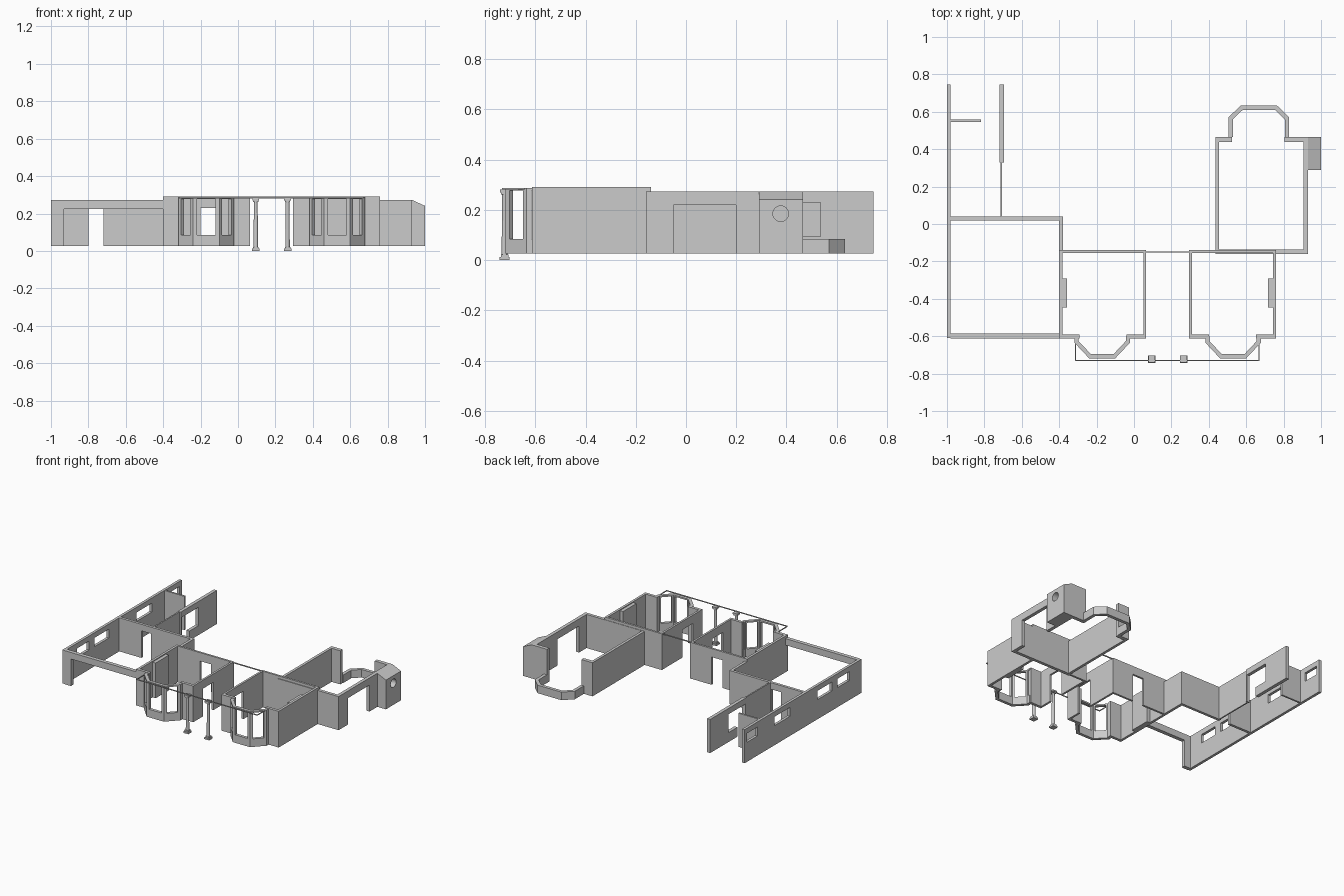
import bpy, bmesh, math
from mathutils import Vector, Matrix

if "Cube" in bpy.data.objects:
    bpy.data.objects.remove(bpy.data.objects["Cube"])

FLOOR, LOW, HIGH, SILL = 0.026, 0.273, 0.292, 0.085


def finish(bm, name):
    bmesh.ops.recalc_face_normals(bm, faces=bm.faces)
    me = bpy.data.meshes.new(name)
    bm.to_mesh(me)
    bm.free()
    ob = bpy.data.objects.new(name, me)
    bpy.context.collection.objects.link(ob)
    return ob


def wall(name, axis, s, e, t0, t1, top, openings=(), bottom=FLOOR):
    """Wall running s..e along an axis, thickness t0..t1, openings (start, end, z0, z1)."""
    us = sorted({s, e, *[v for o in openings for v in o[:2]]})
    zs = sorted({bottom, top, *[v for o in openings for v in o[2:]]})
    put = (lambda u, z: (u, t0, z)) if axis == 'x' else (lambda u, z: (t0, u, z))
    bm = bmesh.new()
    for u0, u1 in zip(us, us[1:]):
        for z0, z1 in zip(zs, zs[1:]):
            u, z = (u0 + u1) / 2, (z0 + z1) / 2
            if any(o[0] < u < o[1] and o[2] < z < o[3] for o in openings):
                continue
            bm.faces.new([bm.verts.new(put(*p)) for p in
                          ((u0, z0), (u1, z0), (u1, z1), (u0, z1))])
    bmesh.ops.remove_doubles(bm, verts=bm.verts, dist=1e-5)
    ext = bmesh.ops.extrude_face_region(bm, geom=bm.faces[:], use_keep_orig=True)
    move = (0, t1 - t0, 0) if axis == 'x' else (t1 - t0, 0, 0)
    bmesh.ops.translate(bm, vec=move,
                        verts=[v for v in ext['geom'] if isinstance(v, bmesh.types.BMVert)])
    return finish(bm, name)


def strip(name, pts, thick, z0, z1):
    """Mitred wall along a path, thickened to the left of its direction."""
    pts = [Vector(p) for p in pts]
    dirs = [(b - a).normalized() for a, b in zip(pts, pts[1:])]
    norms = [Vector((-d.y, d.x)) for d in dirs]
    rows = []
    for i, p in enumerate(pts):
        n0, n1 = norms[max(i - 1, 0)], norms[min(i, len(norms) - 1)]
        m = (n0 + n1).normalized()
        rows.append((p, p + m * thick / m.dot(n0)))
    bm = bmesh.new()
    rings = [[bm.verts.new((q.x, q.y, z)) for q, z in
              ((o, z0), (i, z0), (i, z1), (o, z1))] for o, i in rows]
    for a, b in zip(rings, rings[1:]):
        for k in range(4):
            bm.faces.new((a[k], a[(k + 1) % 4], b[(k + 1) % 4], b[k]))
    bm.faces.new(rings[0])
    bm.faces.new(rings[-1])
    return finish(bm, name)


def corner_post(name, pts, i, arm, thick, z0, z1):
    p, a, b = Vector(pts[i]), Vector(pts[i - 1]), Vector(pts[i + 1])
    strip(name, [p + (a - p).normalized() * arm, p, p + (b - p).normalized() * arm],
          thick, z0, z1)


# garage and left wing
wall('left_outer_wall', 'y', -0.61, 0.747, -1.0, -0.98, LOW,
     [(a, b, 0.17, 0.235) for a, b in ((-0.47, -0.33), (-0.27, -0.1), (0.22, 0.4), (0.6, 0.72))])
wall('garage_front_wall', 'x', -0.98, -0.4, -0.613, -0.585, LOW, [(-0.93, -0.4, FLOOR, 0.225)])
wall('garage_back_wall', 'x', -0.98, -0.38, 0.02, 0.04, LOW, [(-0.8, -0.72, FLOOR, 0.225)])
wall('garage_side_wall', 'y', -0.14, 0.02, -0.4, -0.38, LOW)
wall('left_wing_thin_wall', 'y', 0.04, 0.33, -0.715, -0.705, LOW)
wall('left_wing_thick_wall', 'y', 0.33, 0.747, -0.72, -0.695, LOW,
     [(0.34, 0.43, FLOOR, 0.23), (0.43, 0.535, 0.095, 0.23)])
wall('left_wing_partition', 'x', -0.98, -0.817, 0.545, 0.558, LOW)

# two mirrored front rooms, each with a bay window
for side, flip in (('left', False), ('right', True)):
    def mx(a, b):
        return (0.36 - b, 0.36 - a) if flip else (a, b)
    wall(side + '_room_outer_wall', 'y', -0.613, -0.14, *mx(-0.4, -0.382), HIGH)
    wall(side + '_room_hall_wall', 'y', -0.613, -0.14, *mx(0.05, 0.065), HIGH,
         [(-0.5, -0.38, FLOOR, 0.23)])
    wall(side + '_room_front_outer_pier', 'x', *mx(-0.382, -0.292), -0.613, -0.592, HIGH)
    wall(side + '_room_front_inner_pier', 'x', *mx(-0.04, 0.05), -0.613, -0.592, HIGH)
    wall(side + '_fireplace', 'y', -0.447, -0.292, *mx(-0.382, -0.357), 0.285)
    door = [] if flip else [(-0.2, -0.11, FLOOR, 0.23)]
    wall(side + '_room_back_wall', 'x', *mx(-0.382, 0.05), -0.155, -0.14, HIGH, door)
    cx = 0.53 if flip else -0.17
    bay = [(cx + x, y) for x, y in ((-0.148, -0.6), (-0.148, -0.635), (-0.07, -0.718),
                                    (0.07, -0.718), (0.148, -0.635), (0.148, -0.6))]
    strip(side + '_bay_sill', bay, 0.022, FLOOR, SILL)
    strip(side + '_bay_head', bay, 0.022, 0.277, 0.288)
    for i in range(1, 5):
        corner_post(f'{side}_bay_post_{i}', bay, i, 0.02, 0.022, SILL, 0.277)

# thin trims: porch edge and the line across the back of the hall
strip('porch_trim', [(-0.315, -0.613), (-0.315, -0.732), (0.67, -0.732), (0.67, -0.613)],
      0.004, 0.281, 0.288)
wall('hall_back_beam', 'x', 0.065, 0.295, -0.153, -0.147, HIGH, bottom=0.285)

# porch columns
for n, x in (('left', 0.095), ('right', 0.265)):
    bm = bmesh.new()
    for w, z0, z1 in ((0.04, 0, 0.012), (0.03, 0.012, 0.022),
                      (0.028, 0.262, 0.27), (0.036, 0.27, 0.281)):
        bmesh.ops.create_cube(bm, size=1, matrix=Matrix.Translation((x, -0.722, (z0 + z1) / 2))
                              @ Matrix.Diagonal((w, w, z1 - z0, 1)))
    bmesh.ops.create_cone(bm, cap_ends=True, segments=12, radius1=0.012, radius2=0.01,
                          depth=0.24, matrix=Matrix.Translation((x, -0.722, 0.142)))
    finish(bm, n + '_column')

# rear right room
wall('rear_room_front_wall', 'x', 0.435, 0.93, -0.16, -0.137, LOW)
wall('rear_room_left_wall', 'y', -0.137, 0.465, 0.435, 0.455, LOW)
wall('rear_room_right_wall', 'y', -0.137, 0.29, 0.905, 0.93, LOW, [(-0.05, 0.2, FLOOR, 0.22)])
wall('rear_room_back_wall_left', 'x', 0.455, 0.525, 0.438, 0.465, LOW)
wall('rear_room_back_wall_right', 'x', 0.805, 0.905, 0.438, 0.465, LOW)
strip('rear_bay_sill', [(0.83, 0.465), (0.83, 0.57), (0.765, 0.633), (0.57, 0.633),
                        (0.505, 0.57), (0.505, 0.465)], 0.024, FLOOR, SILL)

# chimney block with sloping top and round opening
bm = bmesh.new()
f = bm.faces.new([bm.verts.new((x, 0.29, z)) for x, z in
                  ((0.905, FLOOR), (1.0, FLOOR), (1.0, 0.241), (0.93, LOW), (0.905, LOW))])
ext = bmesh.ops.extrude_face_region(bm, geom=[f], use_keep_orig=True)
bmesh.ops.translate(bm, vec=(0, 0.175, 0),
                    verts=[v for v in ext['geom'] if isinstance(v, bmesh.types.BMVert)])
chimney = finish(bm, 'chimney_block')
bm = bmesh.new()
bmesh.ops.create_cone(bm, cap_ends=True, segments=32, radius1=0.031, radius2=0.031, depth=0.3,
                      matrix=Matrix.Translation((0.95, 0.377, 0.185))
                      @ Matrix.Rotation(math.pi / 2, 4, 'Y'))
cutter = finish(bm, 'round_opening_cutter')
cutter.hide_render = True
cutter.display_type = 'WIRE'
mod = chimney.modifiers.new('round_opening', 'BOOLEAN')
mod.operation, mod.object, mod.solver = 'DIFFERENCE', cutter, 'EXACT'
